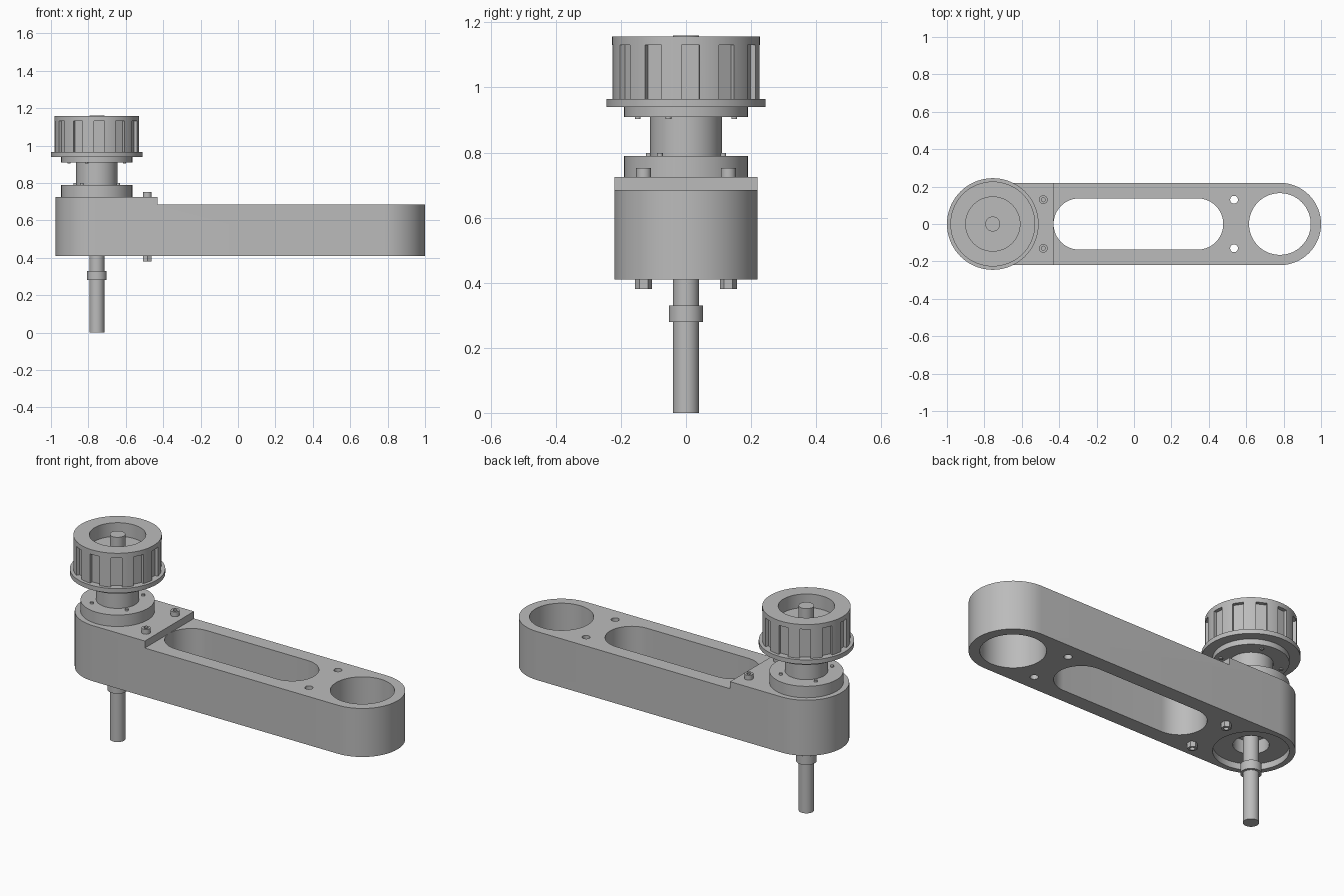
import bpy, bmesh
from math import cos, sin, pi, radians
from mathutils import Matrix, Vector

if "Cube" in bpy.data.objects:
    bpy.data.objects.remove(bpy.data.objects["Cube"])

GREY = (0.5, 0.5, 0.5, 1)
metal = bpy.data.materials.new("plain grey metal")
metal.use_nodes = True
metal.diffuse_color = GREY
metal.node_tree.nodes["Principled BSDF"].inputs["Base Color"].default_value = GREY

AXIS = -0.755    # pulley and shaft centre
END = 0.78       # centre of the round end
R = 0.22         # half width of the arm


def finish(name, bm):
    bmesh.ops.recalc_face_normals(bm, faces=bm.faces)
    mesh = bpy.data.meshes.new(name)
    bm.to_mesh(mesh)
    bm.free()
    mesh.materials.append(metal)
    ob = bpy.data.objects.new(name, mesh)
    bpy.context.collection.objects.link(ob)
    return ob


def select(ob):
    bpy.ops.object.select_all(action='DESELECT')
    ob.select_set(True)
    bpy.context.view_layer.objects.active = ob


def smooth(ob):
    select(ob)
    bpy.ops.object.shade_smooth_by_angle(angle=radians(30))
    return ob


def cut(ob, cutter):
    mod = ob.modifiers.new("cut", 'BOOLEAN')
    mod.operation, mod.solver, mod.object = 'DIFFERENCE', 'EXACT', cutter
    select(ob)
    bpy.ops.object.modifier_apply(modifier=mod.name)
    bpy.data.objects.remove(cutter)


def stadium(name, x0, x1, r, z0, z1, n=32):
    """Upright prism with two round ends."""
    ring = [(x1 + r * cos(a), r * sin(a)) for a in (pi * i / n - pi / 2 for i in range(n + 1))]
    ring += [(x0 - r * cos(a), -r * sin(a)) for a in (pi * i / n - pi / 2 for i in range(n + 1))]
    bm = bmesh.new()
    face = bm.faces.new([bm.verts.new((x, y, z0)) for x, y in ring])
    up = bmesh.ops.extrude_face_region(bm, geom=[face])["geom"]
    bmesh.ops.translate(bm, vec=(0, 0, z1 - z0),
                        verts=[v for v in up if isinstance(v, bmesh.types.BMVert)])
    return finish(name, bm)


def cylinder(name, x, y, r, z0, z1, n=48):
    bm = bmesh.new()
    bmesh.ops.create_cone(bm, cap_ends=True, segments=n, radius1=r, radius2=r,
                          depth=z1 - z0, matrix=Matrix.Translation((x, y, (z0 + z1) / 2)))
    return finish(name, bm)


def box_into(bm, size, matrix):
    bmesh.ops.create_cube(bm, size=1, matrix=matrix @ Matrix.Diagonal((*size, 1)))


def lathe(name, profile, n=72):
    """Revolve (radius, height) points about the pulley axis."""
    bm = bmesh.new()
    verts = [bm.verts.new((AXIS + r, 0, z)) for r, z in profile]
    edges = [bm.edges.new(pair) for pair in zip(verts, verts[1:])]
    bmesh.ops.spin(bm, geom=verts + edges, cent=(AXIS, 0, 0), axis=(0, 0, 1),
                   angle=2 * pi, steps=n, use_duplicate=False)
    bmesh.ops.remove_doubles(bm, verts=bm.verts, dist=0.0005)
    return finish(name, bm)


# Arm with a raised pad, long slot, round opening, bolt holes and lower bore
arm = stadium("arm", AXIS, END, R, 0.41, 0.725)
bm = bmesh.new()
box_into(bm, (2, 1, 0.2), Matrix.Translation((0.57, 0, 0.785)))
cut(arm, finish("step_cutter", bm))
cut(arm, stadium("slot_cutter", -0.293, 0.34, 0.137, 0.3, 0.9))
cut(arm, cylinder("opening_cutter", END, 0, 0.165, 0.3, 0.9, 64))
for y in (-0.13, 0.13):
    cut(arm, cylinder("hole_cutter", 0.535, y, 0.021, 0.3, 0.9, 24))
cut(arm, cylinder("bore_cutter", AXIS, 0, 0.19, 0.3, 0.445, 64))
cut(arm, cylinder("bearing_cutter", AXIS, 0, 0.09, 0.3, 0.52))
smooth(arm)

# Bearing housing and neck
smooth(lathe("bearing_housing", [(0, 0.72), (0.19, 0.72), (0.19, 0.79), (0, 0.79)]))
smooth(lathe("neck", [(0, 0.785), (0.11, 0.785), (0.11, 0.915), (0, 0.915)]))

# Pulley: hub, flange, toothed rim and hollow top
pulley = lathe("pulley", [(0, 0.91), (0.19, 0.91), (0.19, 0.94), (0.245, 0.94),
                          (0.245, 0.965), (0.227, 0.965), (0.227, 1.157),
                          (0.145, 1.157), (0.145, 1.08), (0, 1.08)])
bm = bmesh.new()
TEETH = 12
for i in range(TEETH):
    turn = Matrix.Rotation(2 * pi * i / TEETH + radians(3.5), 4, 'Z')
    box_into(bm, (0.06, 0.056, 0.165),
             Matrix.Translation((AXIS, 0, 1.0475)) @ turn @ Matrix.Translation((0.237, 0, 0)))
cut(pulley, finish("groove_cutter", bm))
smooth(pulley)

# Shaft with collar
smooth(lathe("shaft", [(0, 0), (0.04, 0), (0.04, 0.28), (0.053, 0.28), (0.053, 0.33),
                       (0.04, 0.33), (0.04, 1.16), (0, 1.16)], 40))

# Small screws on the housing and under the hub
for name, r, phase, z0, z1 in (("housing_screw", 0.14, -35, 0.785, 0.799),
                               ("hub_screw", 0.158, -20, 0.903, 0.915)):
    for i in range(4):
        a = radians(phase + 90 * i)
        smooth(cylinder(name, AXIS + r * cos(a), r * sin(a), 0.009, z0, z1, 16))

# Clamping bolts with socket heads on the pad and hex nuts below
for side, y in (("right", -0.13), ("left", 0.13)):
    head = cylinder(side + "_bolt_head", -0.485, y, 0.023, 0.72, 0.752, 32)
    cut(head, cylinder("socket_cutter", -0.485, y, 0.012, 0.735, 0.8, 6))
    smooth(head)
    nut = cylinder(side + "_nut", -0.485, y, 0.026, 0.38, 0.415, 6)
    cut(nut, cylinder("thread_cutter", -0.485, y, 0.013, 0.3, 0.395, 24))
    smooth(nut)
